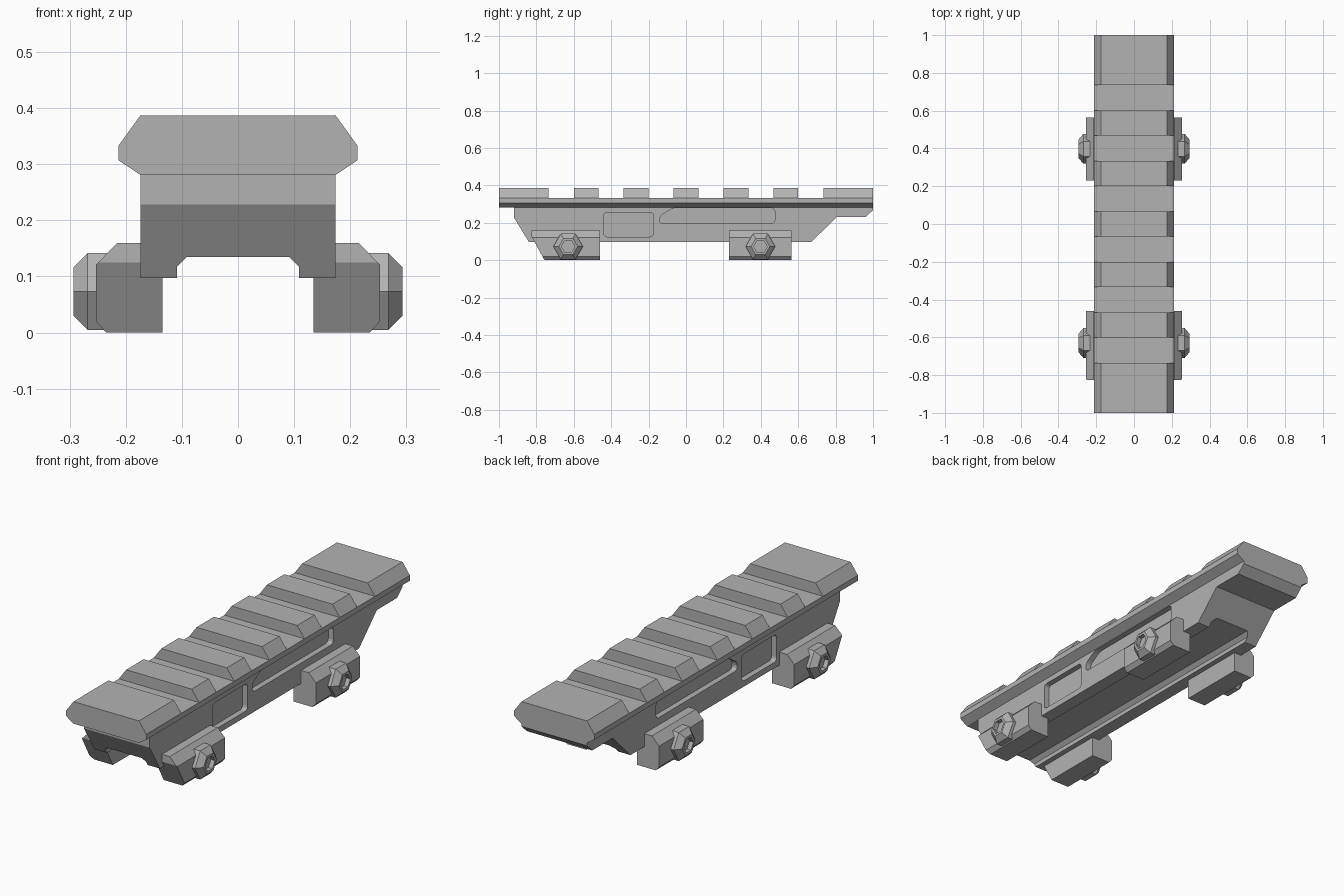
import bpy, bmesh
from math import cos, sin, pi

cube = bpy.data.objects.get("Cube")
if cube:
    bpy.data.objects.remove(cube)

metal = bpy.data.materials.new("grey_metal")
metal.use_nodes = True
grey = (0.45, 0.45, 0.45, 1)
metal.diffuse_color = grey
metal.node_tree.nodes["Principled BSDF"].inputs["Base Color"].default_value = grey


def finish(name, bm):
    bmesh.ops.recalc_face_normals(bm, faces=bm.faces[:])
    mesh = bpy.data.meshes.new(name)
    bm.to_mesh(mesh)
    bm.free()
    mesh.materials.append(metal)
    obj = bpy.data.objects.new(name, mesh)
    bpy.context.collection.objects.link(obj)
    return obj


def add_prism(bm, outline, axis, start, end, rounding=0):
    """Extrude a (y, z) outline along x, or an (x, z) outline along y."""
    def at(p, d):
        return (d, p[0], p[1]) if axis == "x" else (p[0], d, p[1])
    a = [bm.verts.new(at(p, start)) for p in outline]
    b = [bm.verts.new(at(p, end)) for p in outline]
    bm.faces.new(a)
    bm.faces.new(b[::-1])
    n = len(outline)
    for i in range(n):
        j = (i + 1) % n
        bm.faces.new((a[j], a[i], b[i], b[j]))
    if rounding:
        bmesh.ops.recalc_face_normals(bm, faces=bm.faces[:])
        corners = [bm.edges.get(pair) for pair in zip(a, b)]
        bmesh.ops.bevel(bm, geom=corners, offset=rounding, segments=3,
                        profile=0.5, affect="EDGES")


def prism(name, outline, axis, start, end, rounding=0):
    bm = bmesh.new()
    add_prism(bm, outline, axis, start, end, rounding)
    return finish(name, bm)


def cut(target, cutter):
    cutter.hide_render = True
    mod = target.modifiers.new("cut", "BOOLEAN")
    mod.operation = "DIFFERENCE"
    mod.solver = "EXACT"
    mod.object = cutter
    bpy.context.view_layer.objects.active = target
    bpy.ops.object.modifier_apply(modifier=mod.name)
    bpy.data.objects.remove(cutter)


def symmetric(half):
    """Close a right-hand half outline with its mirror image."""
    return half + [(-x, z) for x, z in reversed(half)]


# Top rail: continuous base with seven raised teeth
rail = bmesh.new()
add_prism(rail, symmetric([(0.174, 0.281), (0.213, 0.307), (0.213, 0.333)]), "y", -1, 1)
teeth = [(-1, -0.735), (0.735, 1)]
teeth += [(c - 0.066, c + 0.066) for c in (-0.534, -0.267, 0, 0.267, 0.534)]
for start, end in teeth:
    add_prism(rail, symmetric([(0.213, 0.333), (0.174, 0.387)]), "y", start, end)
finish("top_rail", rail)

# Body under the rail, with sloped ends
body = prism("body", [(-0.92, 0.281), (-0.92, 0.228), (-0.84, 0.097), (0.67, 0.097),
                      (0.805, 0.23), (0.96, 0.23), (1, 0.268), (1, 0.281)],
             "x", -0.174, 0.174)

# Channel along the underside
cut(body, prism("channel_cutter",
                symmetric([(0.109, 0.05), (0.109, 0.117), (0.091, 0.135)]), "y", -1.2, 1.2))

# Shallow rounded pockets on both sides
pockets = [
    [(-0.44, 0.125), (-0.175, 0.125), (-0.175, 0.255), (-0.44, 0.255)],
    [(-0.14, 0.195), (0.475, 0.195), (0.475, 0.279), (-0.07, 0.279), (-0.14, 0.236)],
]
for side in (-1, 1):
    for outline in pockets:
        cut(body, prism("pocket_cutter", outline, "x", side * 0.147, side * 0.25, 0.018))


def clamp_bolt(name, side, y, z=0.073):
    """Chamfered hexagonal head with a hexagonal socket."""
    bm = bmesh.new()
    rings = []
    for x, r in ((0.2, 0.079), (0.268, 0.079), (0.293, 0.05), (0.293, 0.036), (0.272, 0.036)):
        rings.append([bm.verts.new((side * x, y + r * cos(k * pi / 3), z + r * sin(k * pi / 3)))
                      for k in range(6)])
    for a, b in zip(rings, rings[1:]):
        for k in range(6):
            j = (k + 1) % 6
            bm.faces.new((a[k], a[j], b[j], b[k]))
    bm.faces.new(rings[0])
    bm.faces.new(rings[-1])
    finish(name, bm)


# Side clamps with their bolts
clamp_half = [(0.135, 0), (0.235, 0), (0.253, 0.02), (0.253, 0.121), (0.215, 0.16), (0.135, 0.16)]
for side, side_name in ((1, "left"), (-1, "right")):
    outline = [(side * x, z) for x, z in clamp_half]
    prism("rear_clamp_" + side_name, outline, "y", 0.23, 0.565)
    front = prism("front_clamp_" + side_name, outline, "y", -0.825, -0.46)
    # Sloped leading end of the front clamp
    cut(front, prism("slope_cutter", [(-0.9, 0.125), (-0.825, 0.125), (-0.751, -0.01),
                                      (-0.9, -0.01)], "x", side * 0.1, side * 0.3))
    # Channel stays clear where the clamp overlaps the body
    clamp_bolt("rear_bolt_" + side_name, side, 0.398)
    clamp_bolt("front_bolt_" + side_name, side, -0.63)
